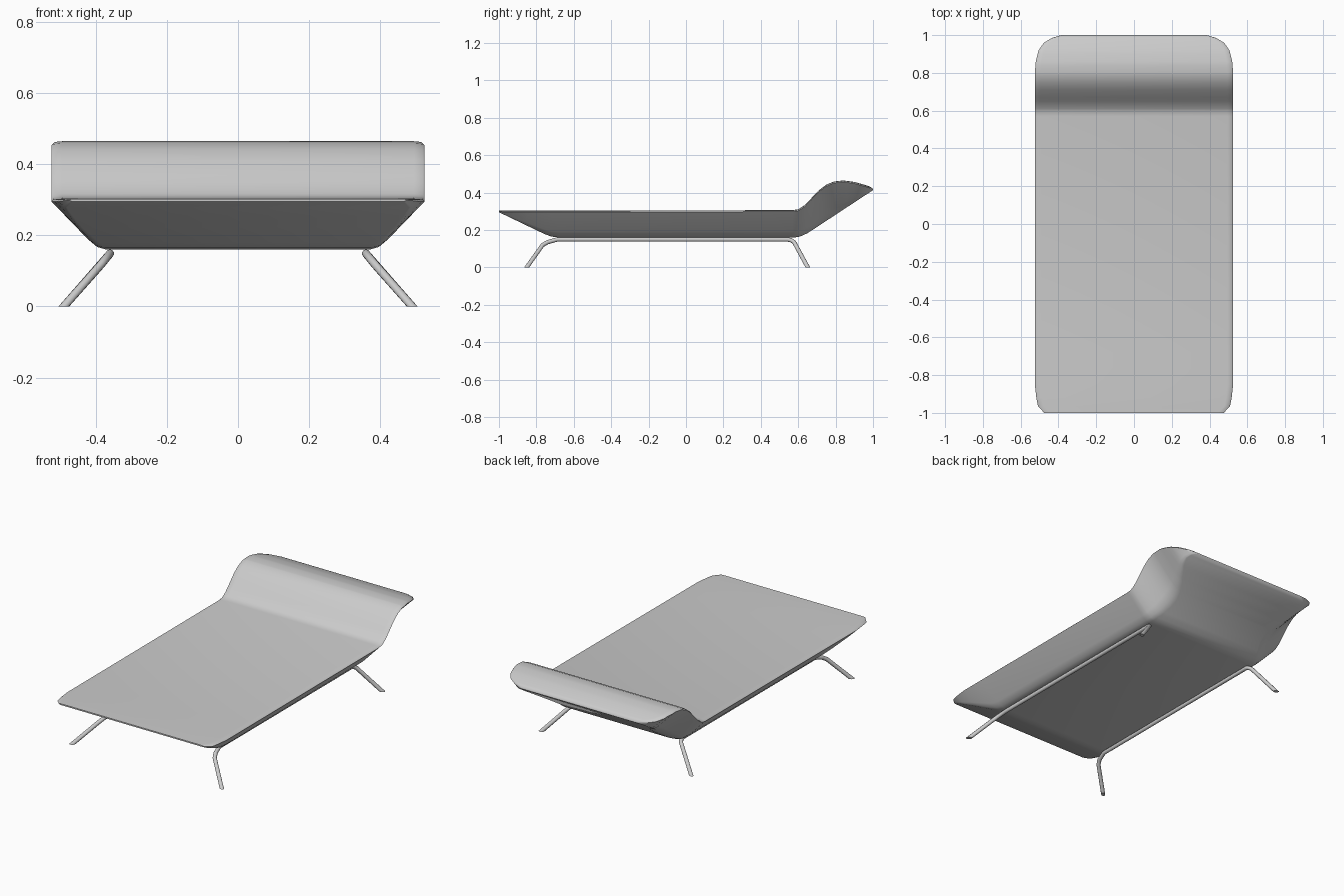
import bpy, bmesh, math

if "Cube" in bpy.data.objects:
    bpy.data.objects.remove(bpy.data.objects["Cube"])

def lerp(table, y):
    """Piecewise linear lookup in a list of (y, value) points."""
    for (y0, a), (y1, b) in zip(table, table[1:]):
        if y <= y1:
            return a + (b - a) * (y - y0) / (y1 - y0)
    return table[-1][1]

# Side profile (top and underside) and half-width of the cushion along y
TOP = [(-1, .303), (.57, .306), (.60, .311), (.63, .33), (.67, .37), (.71, .412),
       (.75, .442), (.79, .459), (.84, .465), (.90, .457), (.96, .44), (.985, .431), (1, .42)]
UNDER = [(-1, .295), (-.76, .18), (-.72, .165), (-.68, .16), (.58, .16),
         (.61, .165), (.65, .183), (.98, .4), (1, .413)]
WIDTH = [(-1, .475), (-.965, .508), (-.92, .517), (-.85, .525), (.8, .525), (.86, .52),
         (.92, .505), (.96, .477), (.985, .435), (1, .385)]

def section(y):
    """Closed cross-section: flat top, rounded lip, sloping sides, flat underside."""
    zt, zb, w = lerp(TOP, y), lerp(UNDER, y), lerp(WIDTH, y)
    t = zt - zb
    lip = min(.008, t * .4)
    wb = w - t * 1.08
    half = [(w - .03, zt), (w - .006, zt - lip * .3), (w, zt - lip),
            (wb + t * .36, zb + t * .2), (wb + t * .18, zb + t * .05), (wb, zb)]
    return [(x, y, z) for x, z in half] + [(-x, y, z) for x, z in reversed(half)]

def finish(ob, angle):
    bpy.ops.object.select_all(action='DESELECT')
    ob.select_set(True)
    bpy.context.view_layer.objects.active = ob
    bpy.ops.object.shade_smooth_by_angle(angle=math.radians(angle))

# Lounger cushion with raised headrest, lofted front to back
stations = sorted({p[0] for tab in (TOP, UNDER, WIDTH) for p in tab})
bm = bmesh.new()
rings = [[bm.verts.new(co) for co in section(y)] for y in stations]
for a, b in zip(rings, rings[1:]):
    n = len(a)
    for i in range(n):
        j = (i + 1) % n
        bm.faces.new((a[i], a[j], b[j], b[i]))
bm.faces.new(rings[0])
bm.faces.new(rings[-1])
bmesh.ops.recalc_face_normals(bm, faces=bm.faces)
me = bpy.data.meshes.new("lounger_cushion")
bm.to_mesh(me)
bm.free()
cushion = bpy.data.objects.new("lounger_cushion", me)
bpy.context.collection.objects.link(cushion)
finish(cushion, 50)

# Bent tube frame: front leg, rail and back leg in one piece per side
PATH = [(.504, -.863, -.016), (.385, -.768, .118), (.372, -.742, .134), (.36, -.69, .149),
        (.36, .545, .149), (.363, .562, .145), (.372, .578, .135), (.504, .66, -.016)]

def tube_frame(name, side):
    cu = bpy.data.curves.new(name, 'CURVE')
    cu.dimensions = '3D'
    cu.bevel_depth = .0115
    cu.bevel_resolution = 3
    cu.use_fill_caps = True
    sp = cu.splines.new('POLY')
    sp.points.add(len(PATH) - 1)
    for p, (x, y, z) in zip(sp.points, PATH):
        p.co = (x * side, y, z, 1)
    ob = bpy.data.objects.new(name, cu)
    bpy.context.collection.objects.link(ob)
    bpy.ops.object.select_all(action='DESELECT')
    ob.select_set(True)
    bpy.context.view_layer.objects.active = ob
    bpy.ops.object.convert(target='MESH')
    ob = bpy.context.object
    # Trim the feet flat on the floor
    bm = bmesh.new()
    bm.from_mesh(ob.data)
    bmesh.ops.remove_doubles(bm, verts=bm.verts, dist=1e-5)
    bmesh.ops.bisect_plane(bm, geom=bm.verts[:] + bm.edges[:] + bm.faces[:],
                           plane_co=(0, 0, 0), plane_no=(0, 0, -1), clear_outer=True)
    bmesh.ops.holes_fill(bm, edges=[e for e in bm.edges if e.is_boundary])
    bmesh.ops.recalc_face_normals(bm, faces=bm.faces)
    bm.to_mesh(ob.data)
    bm.free()
    finish(ob, 40)

tube_frame("right_leg_frame", 1)
tube_frame("left_leg_frame", -1)
